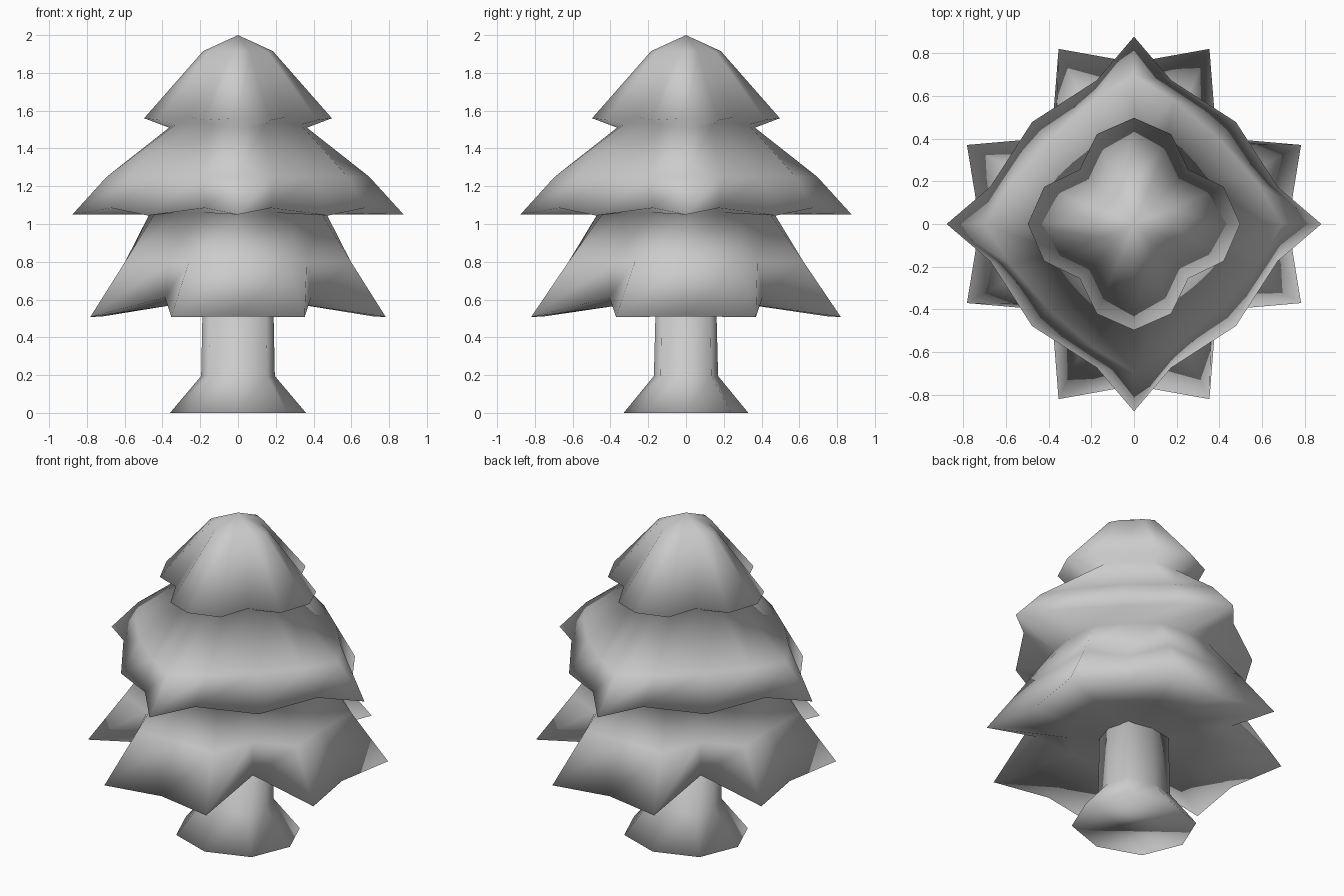
import bpy
from math import radians, cos, sin

if "Cube" in bpy.data.objects:
    bpy.data.objects.remove(bpy.data.objects["Cube"])


def make_object(name, rings, cap_start, cap_end, apex=None):
    """Skin a stack of equal-length rings into one smooth mesh."""
    n = len(rings[0])
    verts = [p for ring in rings for p in ring]
    faces = []
    for r in range(len(rings) - 1):
        for i in range(n):
            j = (i + 1) % n
            faces.append((r * n + i, r * n + j, (r + 1) * n + j, (r + 1) * n + i))
    last = (len(rings) - 1) * n
    if cap_start:
        faces.append(tuple(reversed(range(n))))
    if cap_end:
        faces.append(tuple(range(last, last + n)))
    if apex:
        verts.append(apex)
        for i in range(n):
            faces.append((last + i, last + (i + 1) % n, len(verts) - 1))
    mesh = bpy.data.meshes.new(name)
    mesh.from_pydata(verts, [], faces)
    for p in mesh.polygons:
        p.use_smooth = True
    mesh.update()
    obj = bpy.data.objects.new(name, mesh)
    bpy.context.collection.objects.link(obj)
    return obj


def star_ring(side, between, diagonal, angle=22.5, sx=1.0, sy=1.0):
    """16-point ring; each argument is (radius, height) for one kind of point."""
    points = []
    for q in range(4):
        for a, (r, z) in ((0, side), (angle, between), (45, diagonal), (90 - angle, between)):
            t = radians(90 * q + a)
            points.append((r * cos(t) * sx, r * sin(t) * sy, z))
    return points


def octagon(x, y, corner, z):
    """Eight points: four on the axes, four at the corners (corner = share of x, y)."""
    k = corner
    return [(x, 0, z), (k * x, k * y, z), (0, y, z), (-k * x, k * y, z),
            (-x, 0, z), (-k * x, -k * y, z), (0, -y, z), (k * x, -k * y, z)]


# Trunk with flared foot
make_object("trunk", [
    octagon(0.36, 0.33, 0.725, 0.0),
    octagon(0.195, 0.17, 0.79, 0.195),
    octagon(0.187, 0.16, 0.80, 0.585),
], True, True)

# Three tiers of foliage, from the bottom up
foliage = [
    # lower tier: underside, eight-pointed rim, slope
    star_ring((0.15, 0.56), (0.15, 0.56), (0.15, 0.56)),
    star_ring((0.38, 0.567), (0.40, 0.567), (0.36, 0.585)),
    star_ring((0.74, 0.51), (0.88, 0.508), (0.56, 0.61), 24.3, 0.975, 1.022),
    star_ring((0.60, 0.80), (0.665, 0.80), (0.525, 0.80), 23.5, 0.98, 1.02),
    star_ring((0.47, 1.05), (0.475, 1.06), (0.45, 1.06)),
    # middle tier: four long points and four short corners
    star_ring((0.877, 1.05), (0.695, 1.085), (0.675, 1.045), 14.5),
    star_ring((0.695, 1.25), (0.61, 1.25), (0.565, 1.25), 18),
    star_ring((0.365, 1.51), (0.36, 1.525), (0.325, 1.54)),
    # top tier: four rounded lobes
    star_ring((0.497, 1.56), (0.455, 1.55), (0.36, 1.565)),
    star_ring((0.185, 1.915), (0.17, 1.91), (0.135, 1.92)),
]
make_object("foliage", foliage, False, False, (0, 0, 2.0))
